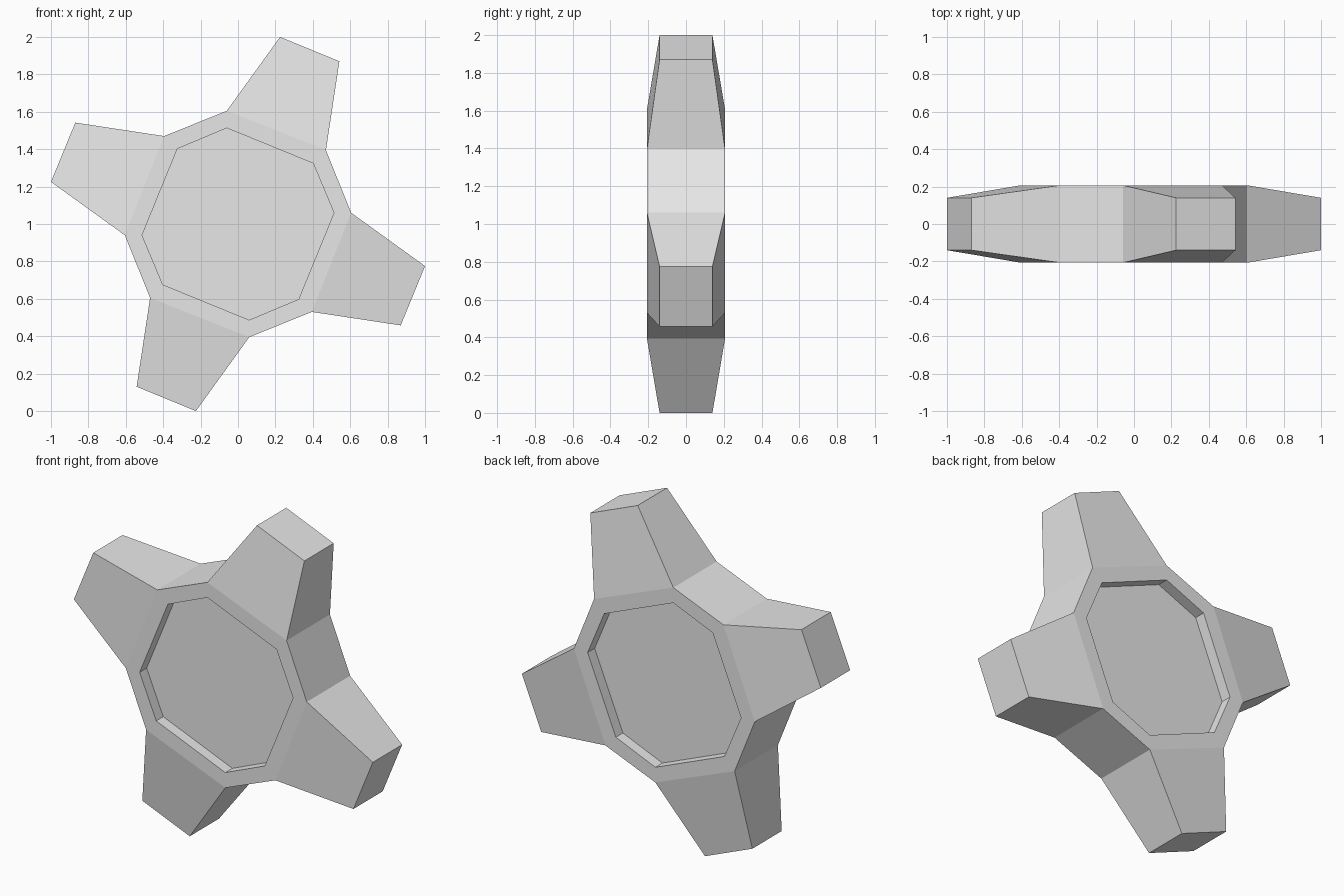
import bpy
import bmesh
from mathutils import Vector, Matrix

cube = bpy.data.objects.get("Cube")
if cube:
    bpy.data.objects.remove(cube, do_unlink=True)

HUB_Y, TIP_Y, FLOOR_Y = 0.207, 0.14, 0.14

# One quarter of each outline (x, z); repeated four times around the hub
hub_pair = [(-0.06, 0.605), (0.47, 0.395)]
rim_pair = [(-0.06, 0.513), (0.402, 0.324)]
tip_pair = [(0.225, 1.0), (0.542, 0.87)]


def ring(bm, pair, y):
    """Repeat a pair of outline points at quarter turns."""
    verts = []
    for quarter in range(4):
        x_to_z = Matrix.Rotation(-quarter * 1.5707963, 2)
        for p in pair:
            q = x_to_z @ Vector(p)
            verts.append(bm.verts.new((q.x, y, q.y + 1)))
    return verts


bm = bmesh.new()
hubs, tips = [], []
for side in (-1, 1):
    hub = ring(bm, hub_pair, side * HUB_Y)
    rim = ring(bm, rim_pair, side * HUB_Y)
    floor = ring(bm, rim_pair, side * FLOOR_Y)
    tip = ring(bm, tip_pair, side * TIP_Y)
    # Flat rim, recess wall and recess floor
    for outer, inner in ((hub, rim), (rim, floor)):
        for i in range(8):
            j = (i + 1) % 8
            bm.faces.new((outer[i], outer[j], inner[j], inner[i]))
    bm.faces.new(floor)
    # Sloping broad face of each arm
    for i in range(0, 8, 2):
        bm.faces.new((hub[i], hub[i + 1], tip[i + 1], tip[i]))
    hubs.append(hub)
    tips.append(tip)

# Arm flanks, arm ends and hub edges between arms
front, back = hubs
tip_front, tip_back = tips
for i in range(0, 8, 2):
    j, k = i + 1, (i + 2) % 8
    for v in (i, j):
        bm.faces.new((front[v], back[v], tip_back[v], tip_front[v]))
    bm.faces.new((tip_front[i], tip_front[j], tip_back[j], tip_back[i]))
    bm.faces.new((front[j], front[k], back[k], back[j]))

bmesh.ops.recalc_face_normals(bm, faces=bm.faces)
mesh = bpy.data.meshes.new("four_arm_hub")
bm.to_mesh(mesh)
bm.free()

# Single light grey material
grey = bpy.data.materials.new("light_grey")
grey.use_nodes = True
colour = (0.8, 0.8, 0.8, 1)
grey.diffuse_color = colour
grey.node_tree.nodes["Principled BSDF"].inputs["Base Color"].default_value = colour
mesh.materials.append(grey)

hub_object = bpy.data.objects.new("four_arm_hub", mesh)
bpy.context.collection.objects.link(hub_object)
